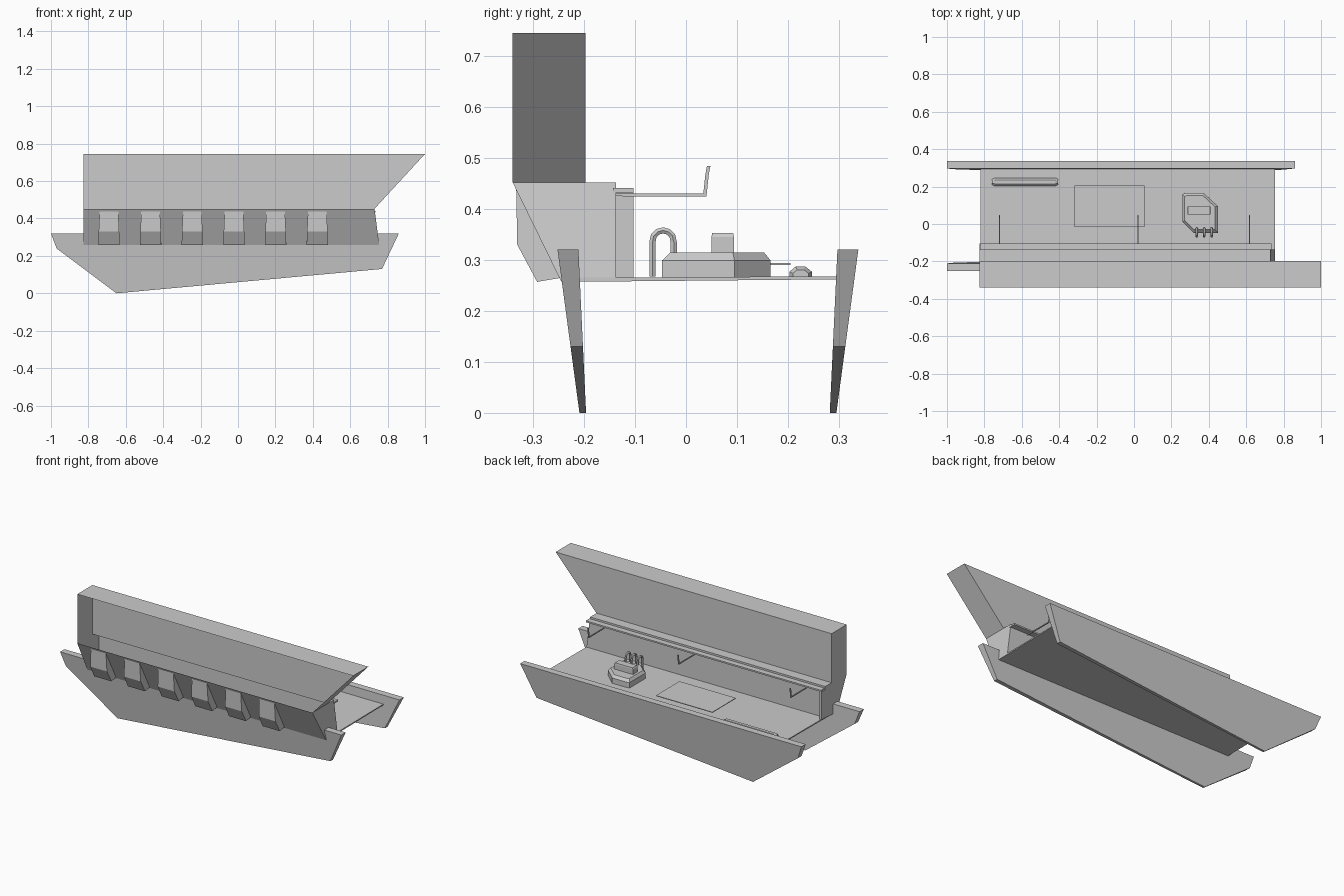
import bpy, bmesh, math
from mathutils import Vector

if "Cube" in bpy.data.objects:
    bpy.data.objects.remove(bpy.data.objects["Cube"])


def mesh_object(name, verts, faces, closed=True):
    me = bpy.data.meshes.new(name)
    me.from_pydata([tuple(v) for v in verts], [], faces)
    ob = bpy.data.objects.new(name, me)
    bpy.context.collection.objects.link(ob)
    if closed:
        bm = bmesh.new()
        bm.from_mesh(me)
        bmesh.ops.recalc_face_normals(bm, faces=bm.faces)
        bm.to_mesh(me)
        bm.free()
    return ob


def loft(name, rings):
    """Closed solid through rings with equal point counts."""
    n = len(rings[0])
    verts = [p for r in rings for p in r]
    faces = [tuple(range(n)), tuple(range(len(verts) - n, len(verts)))]
    for k in range(len(rings) - 1):
        for i in range(n):
            j = (i + 1) % n
            faces.append((k * n + i, k * n + j, k * n + n + j, k * n + n + i))
    return mesh_object(name, verts, faces)


def prism_x(name, profile, x0, x1):
    return loft(name, [[(x, y, z) for y, z in profile] for x in (x0, x1)])


def box(name, x0, x1, y0, y1, z0, z1):
    return prism_x(name, [(y0, z0), (y1, z0), (y1, z1), (y0, z1)], x0, x1)


def outline(poly, z, scale=1.0):
    cx = sum(p[0] for p in poly) / len(poly)
    cy = sum(p[1] for p in poly) / len(poly)
    return [(cx + (x - cx) * scale, cy + (y - cy) * scale, z) for x, y in poly]


def tube_yz(name, x, path, r, sides=6):
    """Tube swept along a path lying in a plane of constant x."""
    pts = [Vector((x, y, z)) for y, z in path]
    rings = []
    for i, p in enumerate(pts):
        t = (pts[min(i + 1, len(pts) - 1)] - pts[max(i - 1, 0)]).normalized()
        side = Vector((1, 0, 0))
        up = t.cross(side)
        rings.append([p + r * (math.cos(a) * side + math.sin(a) * up)
                      for a in (2 * math.pi * k / sides for k in range(sides))])
    return loft(name, rings)


# Leaning side skirts, the front one mirrored from the back one
skirt = [(-1, .32), (.86, .32), (.77, .13), (-.65, 0), (-.97, .24)]
for name, flip in (("back_skirt", False), ("front_skirt", True)):
    rings = []
    for base, lean in ((.282, .015), (.295, .043)):
        ys = [base + lean * z / .32 for x, z in skirt]
        rings.append([(x, .086 - y if flip else y, z)
                      for (x, z), y in zip(skirt, ys)])
    loft(name, rings)

# Floor slab
prism_x("floor", [(-.235, .257), (.297, .262), (.297, .268), (-.235, .265)], -.82, .755)

# Upper panel, a shell open to the front and below
x0 = -.825
mesh_object("upper_panel", [
    (x0, -.34, .745), (1, -.34, .745), (1, -.197, .745), (x0, -.197, .745),
    (x0, -.34, .452), (.73, -.34, .452), (.73, -.197, .452), (x0, -.197, .452)],
    [(0, 1, 2, 3), (3, 2, 6, 7), (0, 3, 7, 4), (1, 5, 6, 2)], closed=False)

# Lower hull, a trough with sloped front, open under the panel
section = [(-.34, .452), (-.245, .258), (-.137, .265), (-.137, .452), (-.197, .452)]
hull = [(x0, y, z) for y, z in section]
hull += [(.73 + (.452 - z) * .129, y, z) for y, z in section]
mesh_object("lower_hull", hull,
            [(i, i + 1, i + 6, i + 5) for i in range(4)]
            + [(4, 3, 2, 1, 0), (5, 6, 7, 8, 9)], closed=False)

# Left end wall and the ledge along the top of the hull
box("end_wall", -.825, -.81, -.137, -.103, .265, .432)
box("ledge", -.82, .735, -.143, -.103, .432, .441)

# Row of outer lockers
locker = [(-.333, .437), (-.331, .33), (-.292, .257), (-.245, .265)]
for i in range(6):
    cx = -.69 + i * .2228
    loft(f"locker_{i + 1}", [[(cx + s * w, y, z) for (y, z), w
                              in zip(locker, (.05, .055, .057, .057))] for s in (-1, 1)])

# Hanging arms with upturned ends
for i, x in enumerate((-.72, .022, .617)):
    prism_x(f"hanging_arm_{i + 1}", [(-.137, .425), (.04, .424), (.045, .47), (.048, .484),
                                     (.041, .484), (.038, .468), (.034, .43), (-.137, .43)],
            x - .003, x + .003)

# Flat raised hatch plate
box("hatch_plate", -.318, .055, -.017, .205, .29, .294)

# Chamfered grip bar on the floor
bar = [(.203, .266), (.203, .277), (.215, .287), (.234, .287), (.247, .277), (.247, .266)]
loft("grip_bar", [[(x, .225 + (y - .225) * s, .266 + (z - .266) * s) for y, z in bar]
                  for x, s in ((-.758, .7), (-.745, 1), (-.42, 1), (-.407, .7))])

# Console base with cut corners, and its top block
base = [(.26, .16), (.275, .166), (.372, .166), (.449, .095), (.449, -.047),
        (.318, -.047), (.26, .01)]
loft("console_base", [outline(base, .266), outline(base, .299), outline(base, .315, .86)])
block = [(.285, .05), (.41, .05), (.41, .094), (.285, .094)]
loft("console_block", [outline(block, .314), outline(block, .345), outline(block, .353, .93)])

# Three arched pipes on the console
arch = [(-.066, .268), (-.066, .335)]
arch += [(-.045 - .021 * math.cos(a), .337 + .021 * math.sin(a))
         for a in (math.pi * k / 6 for k in range(1, 6))]
arch += [(-.024, .335), (-.024, .305)]
for i in range(3):
    tube_yz(f"console_pipe_{i + 1}", .335 + .04 * i, arch, .007)
